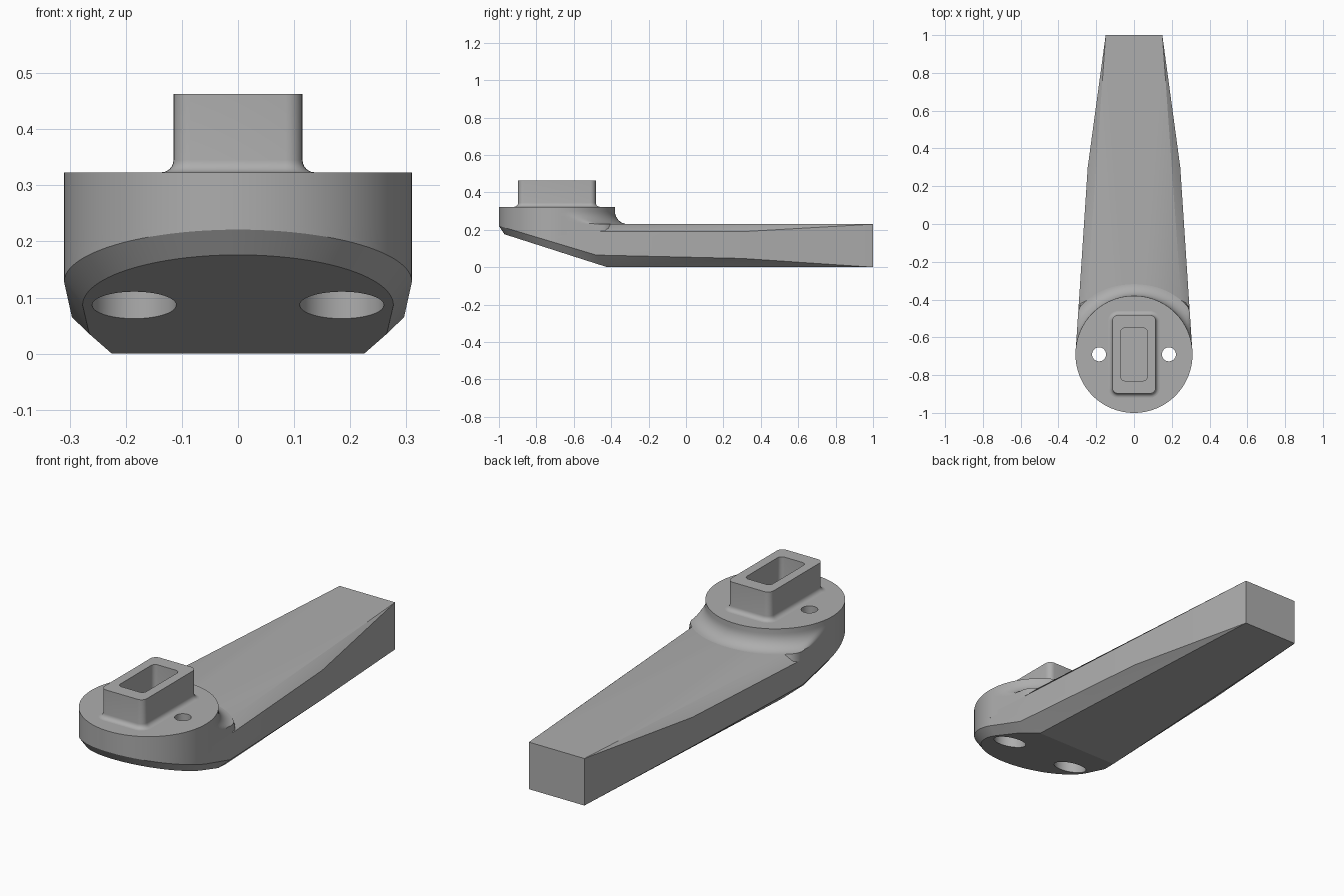
import bpy, bmesh, math

cube = bpy.data.objects.get("Cube")
if cube:
    bpy.data.objects.remove(cube, do_unlink=True)

HUB_Y, HUB_R, TOP = -0.69, 0.31, 0.323
SEG = 96

grey = bpy.data.materials.new("satin grey")
grey.use_nodes = True
grey.diffuse_color = (0.42, 0.42, 0.42, 1)
grey.node_tree.nodes["Principled BSDF"].inputs["Base Color"].default_value = (0.42, 0.42, 0.42, 1)


def make_object(name, bm):
    bmesh.ops.recalc_face_normals(bm, faces=bm.faces[:])
    mesh = bpy.data.meshes.new(name)
    bm.to_mesh(mesh)
    bm.free()
    mesh.materials.append(grey)
    obj = bpy.data.objects.new(name, mesh)
    bpy.context.collection.objects.link(obj)
    return obj


def loft(name, rings):
    """Skin a stack of equal-length rings and cap both ends."""
    bm = bmesh.new()
    loops = [[bm.verts.new(p) for p in ring] for ring in rings]
    n = len(loops[0])
    for a, b in zip(loops, loops[1:]):
        for i in range(n):
            j = (i + 1) % n
            bm.faces.new((a[i], a[j], b[j], b[i]))
    bm.faces.new(loops[0])
    bm.faces.new(loops[-1])
    return make_object(name, bm)


def circle(x, y, r, z, n=48):
    return [(x + r * math.cos(2 * math.pi * i / n), y + r * math.sin(2 * math.pi * i / n), z)
            for i in range(n)]


def rounded_rect(hx, hy, r, z, steps=6):
    pts = []
    for q, (sx, sy) in enumerate([(1, 1), (-1, 1), (-1, -1), (1, -1)]):
        for k in range(steps + 1):
            a = math.pi / 2 * (q + k / steps)
            pts.append((sx * (hx - r) + r * math.cos(a),
                        HUB_Y + sy * (hy - r) + r * math.sin(a), z))
    return pts


def cut(obj, cutters):
    for c in cutters:
        mod = obj.modifiers.new("cut", 'BOOLEAN')
        mod.operation, mod.solver, mod.object = 'DIFFERENCE', 'EXACT', c
    bpy.context.view_layer.update()
    dg = bpy.context.evaluated_depsgraph_get()
    mesh = bpy.data.meshes.new_from_object(obj.evaluated_get(dg))
    obj.modifiers.clear()
    obj.data = mesh


def smooth(obj, degrees):
    bpy.ops.object.select_all(action='DESELECT')
    obj.select_set(True)
    bpy.context.view_layer.objects.active = obj
    bpy.ops.object.shade_smooth_by_angle(angle=math.radians(degrees))


def chamfer_z(y):
    return 0.065 + 0.3 * (-0.48 - y)


# Tapered arm with chamfered edges and a sloping underside: one convex body
half = [
    (0.265, -0.53, 0.035), (0.225, -0.42, 0), (0.15, 1, 0),          # underside
    (0.296, -0.48, 0.065), (0.245, 0.3, 0.047),                      # lower side edge
    (0.245, 0.3, 0.19), (0.25, -0.4, 0.23), (0.15, 1, 0.23),         # upper edges
]
for i in range(SEG // 4 + 1):
    a = math.pi / 2 * i / (SEG // 4)
    c, s = math.cos(a), math.sin(a)
    y_low, y_out = HUB_Y - 0.28 * s, HUB_Y - HUB_R * s
    half.append((0.277 * c, y_low, 0.32 * (-0.42 - y_low)))
    half.append((HUB_R * c, y_out, chamfer_z(y_out)))
    half.append((HUB_R * c, y_out, max(0.19, chamfer_z(y_out) + 0.01)))
bm = bmesh.new()
for x, y, z in half:
    for side in (1, -1):
        bm.verts.new((side * x, y, z))
bmesh.ops.remove_doubles(bm, verts=bm.verts[:], dist=0.0005)
hull = bmesh.ops.convex_hull(bm, input=bm.verts[:])
loose = {v for v in hull["geom_interior"] + hull["geom_unused"] if isinstance(v, bmesh.types.BMVert)}
bmesh.ops.delete(bm, geom=list(loose), context='VERTS')
bmesh.ops.dissolve_limit(bm, angle_limit=math.radians(0.3), verts=bm.verts[:], edges=bm.edges[:])
arm = make_object("handle_arm", bm)


# Round hub whose fillet flares on to the arm but stays inside its outline
def hub_ring(radius, z):
    ring = []
    for i in range(SEG):
        a = 2 * math.pi * i / SEG
        c, s = abs(math.cos(a)), math.sin(a)
        limit = max(HUB_R, HUB_R / (c + 0.0657 * s)) if s > 0 else HUB_R
        r = min(radius, limit)
        y = HUB_Y + r * s
        ring.append((r * math.cos(a), y, max(z, chamfer_z(y) + 0.005) if z < 0.2 else z))
    return ring


FILLET = 0.07
profile = [(0.40, 0.17)]
for k in range(11):
    a = math.pi / 2 * k / 10
    profile.append((HUB_R + FILLET * (1 - math.sin(a)), 0.30 - FILLET * math.cos(a)))
profile.append((HUB_R, TOP))
hub = loft("hub", [hub_ring(r, z) for r, z in profile])

# Hollow rectangular boss with a base fillet and a rounded pocket floor
BX, BY, BR, F = 0.115, 0.2075, 0.03, 0.022
rings = []
for k in range(7):
    a = math.pi / 2 * k / 6
    grow = F * (1 - math.sin(a))
    rings.append(rounded_rect(BX + grow, BY + grow, BR + grow, TOP + F * (1 - math.cos(a))))
rings.append(rounded_rect(BX, BY, BR, 0.463))
rings.append(rounded_rect(0.07, 0.14, 0.022, 0.463))
for k in range(6):
    a = math.pi / 2 * k / 5
    inset = 0.015 * (1 - math.cos(a))
    rings.append(rounded_rect(0.07 - inset, 0.14 - inset, 0.022 - inset, 0.265 - 0.015 * math.sin(a)))
boss = loft("socket_boss", rings)

# Pocket opening in the hub and counterbored screw holes
pocket = loft("pocket_cutter", [rounded_rect(0.075, 0.145, 0.025, z) for z in (0.245, 0.4)])
screws = []
for side in (1, -1):
    steps = [(0.075, -0.1), (0.075, 0.2), (0.037, 0.2), (0.037, 0.4)]
    screws.append(loft("screw_cutter", [circle(side * 0.185, HUB_Y, r, z) for r, z in steps]))
for c in screws + [pocket]:
    c.hide_render = True

cut(arm, screws)
cut(hub, screws + [pocket])
for c in screws + [pocket]:
    bpy.data.objects.remove(c, do_unlink=True)

smooth(arm, 15)
smooth(hub, 30)
smooth(boss, 30)
